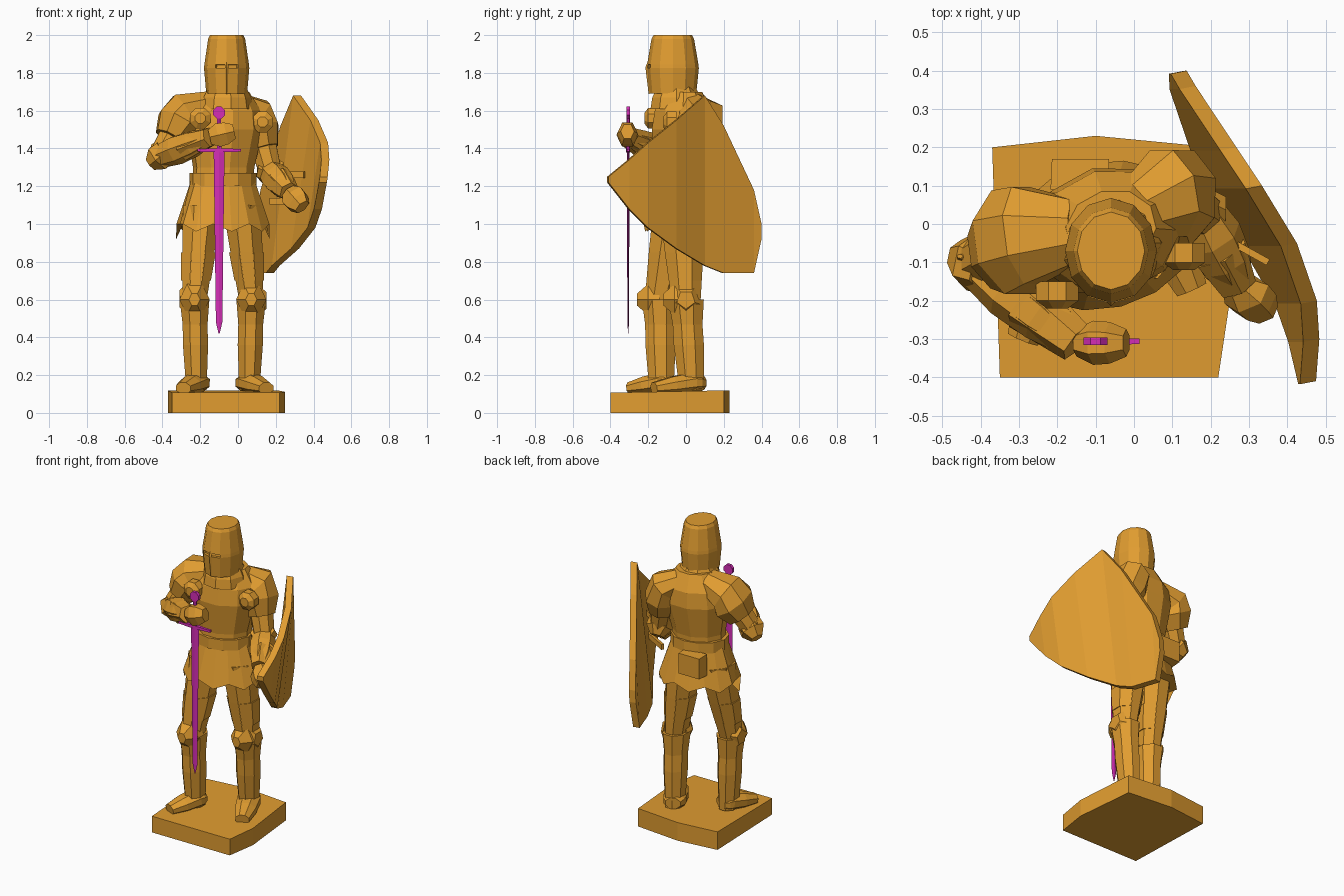
import bpy, bmesh, math
from mathutils import Vector

cube = bpy.data.objects.get("Cube")
if cube:
    bpy.data.objects.remove(cube, do_unlink=True)


def material(name, rgb):
    mat = bpy.data.materials.new(name)
    mat.use_nodes = True
    mat.diffuse_color = (*rgb, 1)
    mat.node_tree.nodes["Principled BSDF"].inputs["Base Color"].default_value = (*rgb, 1)
    return mat


GOLD = material("golden brown", (.75, .335, .03))
MAGENTA = material("magenta", (.66, .027, .47))


def at(x, y, z):
    return Vector((x, y, z))


UP, BACK, ACROSS = at(0, 0, 1), at(0, 1, 0), at(1, 0, 0)


def finish(name, bm, mat=GOLD):
    bmesh.ops.recalc_face_normals(bm, faces=bm.faces)
    mesh = bpy.data.meshes.new(name)
    bm.to_mesh(mesh)
    bm.free()
    mesh.materials.append(mat)
    obj = bpy.data.objects.new(name, mesh)
    bpy.context.collection.objects.link(obj)
    return obj


def skin(rings):
    """Join equal-length point loops into a closed mesh."""
    bm = bmesh.new()
    loops = [[bm.verts.new(point) for point in ring] for ring in rings]
    count = len(loops[0])
    for low, high in zip(loops, loops[1:]):
        for i in range(count):
            j = (i + 1) % count
            bm.faces.new((low[i], low[j], high[j], high[i]))
    bm.faces.new(loops[0])
    bm.faces.new(loops[-1])
    return bm


def sweep(path, radii, flat=1, sides=8, phase=.5, level=False, ref=None):
    """Rings spread evenly along a path; flat scales the second radius."""
    spots = []
    for i in range(len(radii)):
        place = i * (len(path) - 1) / (len(radii) - 1)
        leg_index = min(int(place), len(path) - 2)
        spots.append(path[leg_index].lerp(path[leg_index + 1], place - leg_index))
    run = (path[-1] - path[0]).normalized()
    ref = ref or (BACK if abs(run.y) < .7 else UP)
    rings = []
    for i, (spot, radius) in enumerate(zip(spots, radii)):
        ahead = spots[min(i + 1, len(spots) - 1)] - spots[max(i - 1, 0)]
        along = UP if level else ahead.normalized()
        side = along.cross(ref).normalized()
        other = side.cross(along) * flat
        angles = [math.tau * (k + phase) / sides for k in range(sides)]
        rings.append([spot + radius * (side * math.cos(a) + other * math.sin(a)) for a in angles])
    return rings


def loft(name, path, radii, mat=GOLD, **shape):
    return finish(name, skin(sweep(path, radii, **shape)), mat)


# Base slab
outline = [(-.37, .2), (-.1, .23), (.21, .2), (.25, -.2), (.22, -.4), (-.35, -.4)]
finish("base", skin([[at(x, y, 0) for x, y in outline],
                     [at(x, y, .115 + y / 50) for x, y in outline]]))


# Legs with knee guards, thigh plates and shoes
def build_leg(label, out, ankle, knee, hip, toe):
    calf, thigh = ankle.lerp(knee, .7), knee.lerp(hip, .5)
    loft(label + "_leg", [ankle, knee, hip], [.058, .072, .07, .092, .11], flat=1.2, level=True)
    loft(label + "_calf_plate", [calf, knee], [.07, .085], flat=1.2, level=True)
    loft(label + "_thigh_plate", [knee.lerp(thigh, .4), thigh], [.085, .1], flat=1.1, level=True)
    loft(label + "_knee_guard", [knee, knee - BACK * .12], [.08, .08, .03],
         flat=1.2, sides=6, phase=0)
    loft(label + "_knee_wing", [knee + out * .05, knee + out * .08], [.08, .05], sides=5)
    instep = ankle + UP * .04
    loft(label + "_shoe", [ankle.lerp(toe, -.3) + UP * .04, instep, toe],
         [.05, .07, .075, .068, .045], flat=.75)


build_leg("right", -ACROSS, at(-.22, -.13, .12), at(-.23, -.14, .6),
          at(-.19, -.05, 1.1), at(-.29, -.3, .13))
build_leg("left", ACROSS, at(.06, .03, .12), at(.07, 0, .6),
          at(.02, -.02, 1.1), at(.15, -.17, .13))

# Torso, turned so the right shoulder leads
waist, throat, turned = at(-.08, -.03, 1.2), at(-.06, -.01, 1.7), at(-.25, 1, 0)
loft("torso", [waist, throat], [.165, .165, .185, .205, .19, .12],
     flat=.82, sides=10, level=True, ref=turned)
loft("belt", [waist, waist + UP * .07], [.18, .18], flat=.82, sides=12, level=True, ref=turned)
collar = throat - BACK * .04
loft("gorget", [collar - UP * .09, collar + UP * .03], [.14, .13, .1], sides=9, level=True)

# Flared skirt plates in two layers with pointed lower edges
for name, drop, flare, dip in (("skirt_lower", .2, .255, .08), ("skirt_upper", .1, .215, .03)):
    skirt = loft(name, [waist - UP * drop, waist + UP * .03], [flare, .175],
                 flat=.75, sides=16, phase=0, level=True, ref=turned)
    for i in range(0, 16, 2):
        skirt.data.vertices[i].co.z -= dip if i % 8 == 0 else dip / 2
pouch = waist + at(-.06, .2, -.06)
loft("back_pouch", [pouch - BACK * .08, pouch], [.11, .105], flat=.9, sides=4)

# Helmet with a recessed eye slit on each side of the nose ridge
crown = at(-.06, -.07, 2)
levels = [-.31, -.175, -.155, -.02, 0]
bm = skin(sweep([crown + UP * z for z in levels], [.108, .12, .118, .098, .088],
                flat=1.15, sides=12, phase=0, level=True))
bmesh.ops.recalc_face_normals(bm, faces=bm.faces)
slit_height = crown.z + (levels[1] + levels[2]) / 2
slits = [f for f in bm.faces
         if abs(f.calc_center_median().z - slit_height) < .01 and f.normal.y < -.9]
bmesh.ops.inset_individual(bm, faces=slits, thickness=.004, depth=-.015)
finish("helmet", bm)
brow = crown - BACK * .135 - UP * .17
loft("nose_ridge", [brow + at(0, .015, -.14), brow, brow + at(0, .01, .04)],
     [.008, .01, .004], sides=4, phase=0)


# Arms with shoulder plates, elbow guards and gauntlets
def build_arm(label, bulk, shoulder, elbow, wrist, knuckles, armpit):
    root = throat.lerp(shoulder, .4) - UP * .02
    out = (elbow * 2 - shoulder - wrist).normalized()
    middle = shoulder.lerp(elbow, .25)
    loft(label + "_shoulder", [root, shoulder, middle, shoulder.lerp(elbow, .6)],
         [bulk * r for r in (.07, .11, .12, .085)], flat=1.2)
    loft(label + "_roundel", [armpit + BACK * .05, armpit, armpit - BACK * .02], [.06, .06, .03])
    loft(label + "_upper_arm", [middle, elbow], [.08, .065])
    loft(label + "_elbow_guard", [elbow - out * .04, elbow + out * .07], [.075, .08, .04], sides=6)
    tip = elbow + out * .06 + UP * .1
    loft(label + "_elbow_wing", [elbow, tip], [.07, .04, .01], flat=.6, sides=5)
    loft(label + "_forearm", [elbow, wrist], [.065, .08, .072, .045], sides=7)
    loft(label + "_cuff", [elbow.lerp(wrist, .5), wrist], [.08, .055], sides=6)
    loft(label + "_hand", [wrist, knuckles], [.045, .072, .068, .045], flat=.8, sides=6)


build_arm("right", 1.05, at(-.28, -.03, 1.59), at(-.41, -.1, 1.36), at(-.15, -.31, 1.46),
          at(-.02, -.31, 1.49), at(-.2, -.2, 1.56))
build_arm("left", .95, at(.09, .08, 1.58), at(.17, .03, 1.28), at(.27, -.16, 1.17),
          at(.34, -.23, 1.09), at(.13, -.1, 1.54))

# Curved shield in upright slices, leaning less towards its tail: (y, low edge, high edge, x)
slices = [(-.41, 1.22, 1.25, .475), (-.3, 1.08, 1.34, .47), (-.2, .98, 1.43, .45),
          (-.05, .87, 1.55, .38), (.1, .78, 1.68, .28), (.2, .74, 1.52, .24),
          (.36, .74, 1.18, .165), (.4, .92, 1, .15)]
thickness = at(-.042, -.008, 0)
loops = []
for y, low, high, x in slices:
    lean = .15 - max(y, 0) / 4
    bottom, top = [at(x + lean * (z - 1.25), y, z) for z in (low, high)]
    loops.append([bottom, top, top + thickness, bottom + thickness])
finish("shield", skin(loops))
for label, height in (("lower", 1.12), ("upper", 1.26)):
    loft(label + "_shield_strap", [at(.17, 0, height), at(.35, -.1, height)],
         [.025, .025], flat=.5, sides=4)

# Sword held point down
guard = at(-.1, -.306, 1.39)
tip, pommel = guard - UP * .97, guard + UP * .2
loft("sword_blade", [tip, tip + UP * .06, guard], [.003, .017, .029], MAGENTA,
     flat=.25, sides=4, phase=0, level=True)
loft("sword_guard", [guard - ACROSS * .115, guard + ACROSS * .115], [.01, .015, .01], MAGENTA,
     sides=4)
loft("sword_grip", [guard, pommel], [.014, .012], MAGENTA, flat=.75, sides=6)
loft("sword_pommel", [pommel - BACK * .01, pommel + BACK * .01], [.034, .034], MAGENTA)
